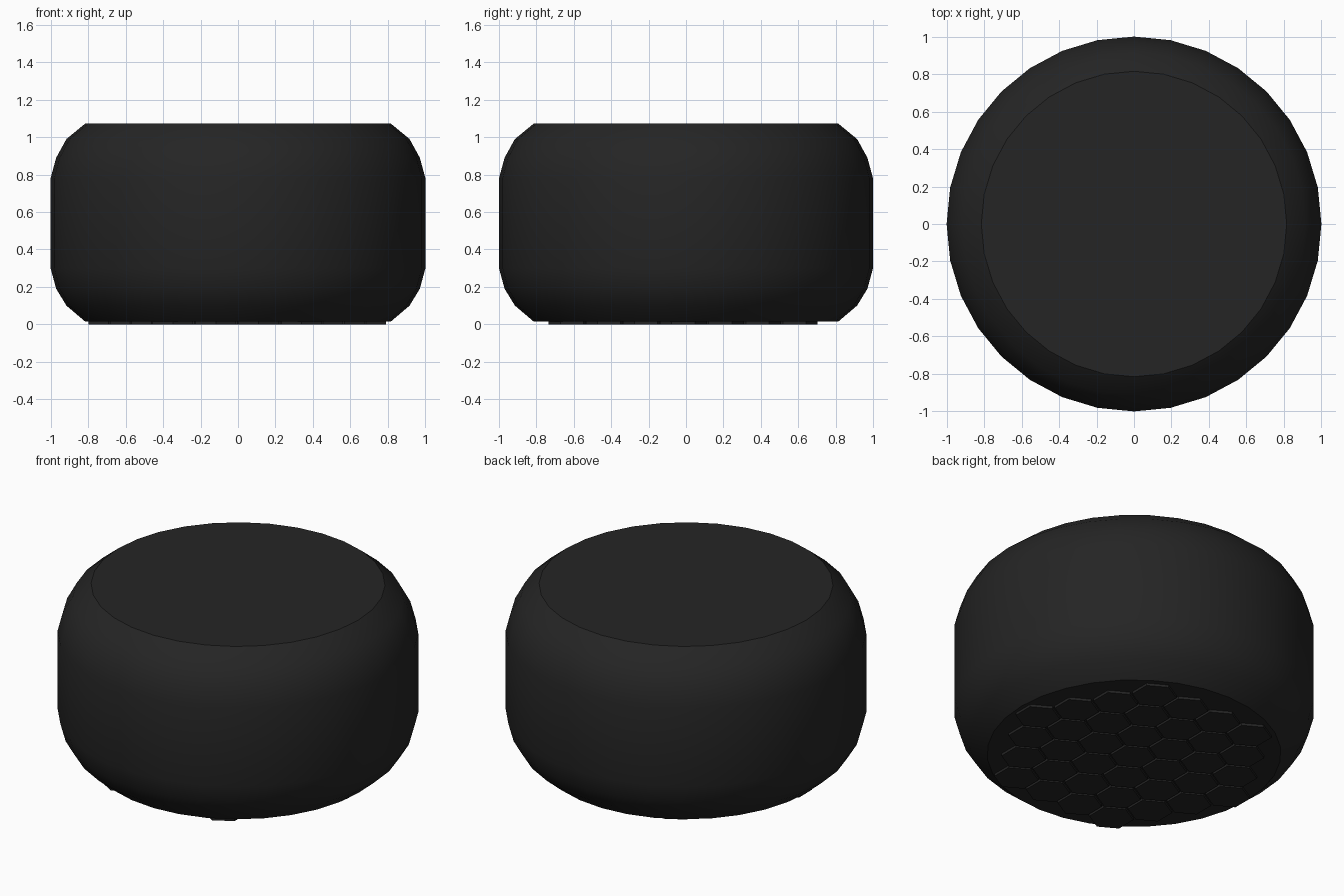
import bpy
import bmesh
import math
from mathutils import Matrix, Vector

cube = bpy.data.objects.get("Cube")
if cube:
    bpy.data.objects.remove(cube, do_unlink=True)

SIDES = 32
BASE_Z = 0.015      # underside of the body, pads fill the space below
PITCH = 0.229       # distance between neighbouring pads
GAP = 0.014
RINGS = 3           # pad rings around the middle one

rubber = bpy.data.materials.new("black rubber")
rubber.use_nodes = True
rubber.diffuse_color = (0.018, 0.018, 0.018, 1)
bsdf = rubber.node_tree.nodes["Principled BSDF"]
bsdf.inputs["Base Color"].default_value = rubber.diffuse_color
bsdf.inputs["Roughness"].default_value = 0.8


def make_object(name, bm):
    bmesh.ops.recalc_face_normals(bm, faces=bm.faces)
    mesh = bpy.data.meshes.new(name)
    bm.to_mesh(mesh)
    bm.free()
    mesh.materials.append(rubber)
    obj = bpy.data.objects.new(name, mesh)
    bpy.context.collection.objects.link(obj)
    return obj


# Body: a turned profile with rounded shoulders, closed by flat caps
profile = [(0.815, BASE_Z), (0.915, 0.10), (0.97, 0.19), (1.0, 0.30),
           (1.0, 0.78), (0.97, 0.89), (0.915, 0.99), (0.815, 1.072)]
bm = bmesh.new()
rings = []
for radius, z in profile:
    angles = [2 * math.pi * i / SIDES for i in range(SIDES)]
    rings.append([bm.verts.new((radius * math.cos(a), radius * math.sin(a), z))
                  for a in angles])
for low, high in zip(rings, rings[1:]):
    for i in range(SIDES):
        j = (i + 1) % SIDES
        bm.faces.new((low[i], low[j], high[j], high[i]))
bm.faces.new(rings[0])
bm.faces.new(rings[-1])
body = make_object("body", bm)
bpy.context.view_layer.objects.active = body
body.select_set(True)
bpy.ops.object.shade_smooth_by_angle(angle=math.radians(30))

# Grip pads: a honeycomb of thin hexagonal plates under the body
bm = bmesh.new()
hex_radius = (PITCH - GAP) / math.sqrt(3)
middle = Vector((-0.004, -0.015, BASE_Z / 2))
for q in range(-RINGS, RINGS + 1):
    for r in range(-RINGS, RINGS + 1):
        if abs(q + r) > RINGS:
            continue
        offset = Vector((q + r / 2, r * math.sqrt(3) / 2, 0)) * PITCH
        # the cone's first corner lies on the y axis, giving flats towards x
        bmesh.ops.create_cone(bm, cap_ends=True, segments=6,
                              radius1=hex_radius, radius2=hex_radius,
                              depth=BASE_Z,
                              matrix=Matrix.Translation(middle + offset))
make_object("grip_pads", bm)
